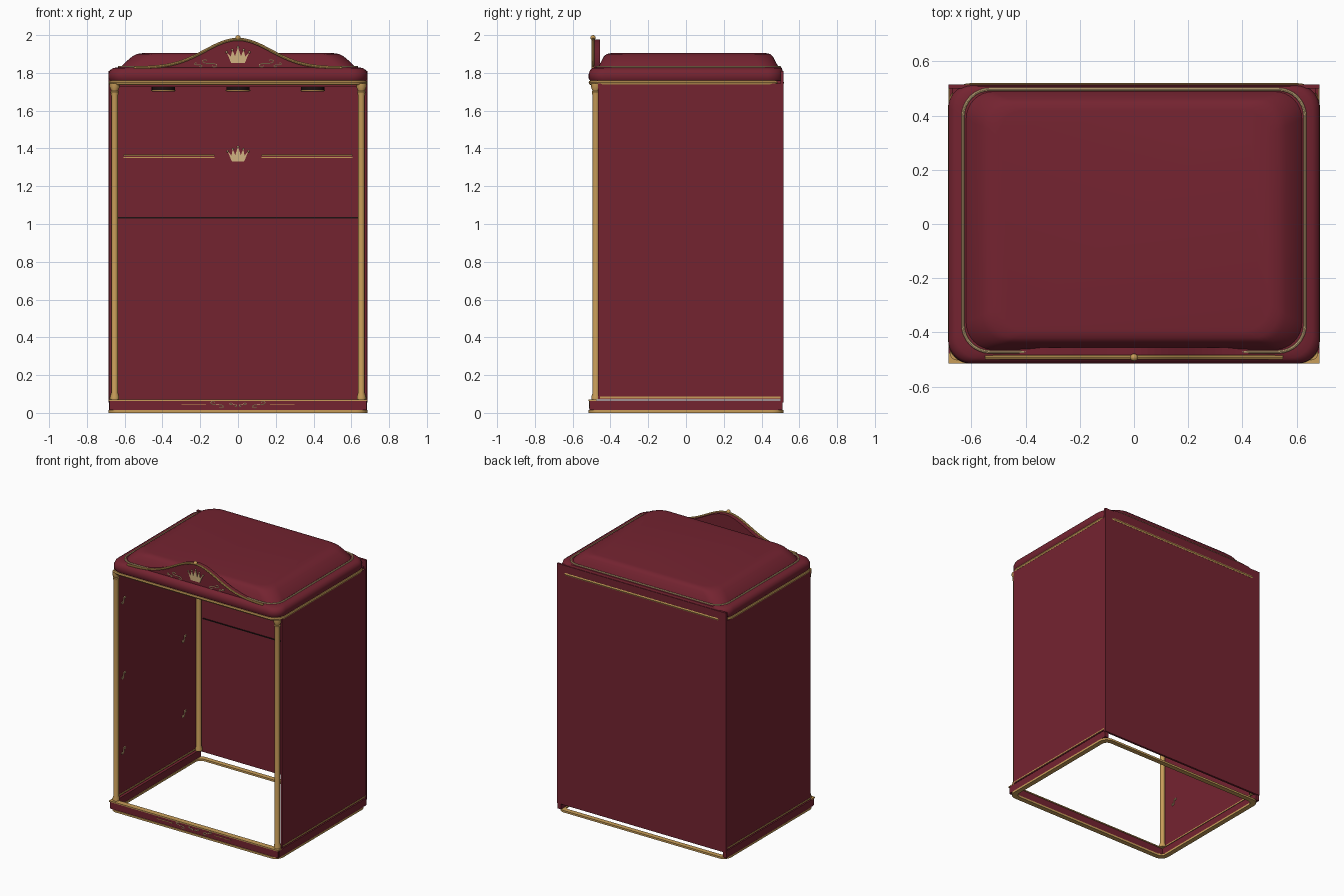
import bpy, bmesh, math
from mathutils import Vector, Matrix

if "Cube" in bpy.data.objects:
    bpy.data.objects.remove(bpy.data.objects["Cube"])


def material(name, rgb):
    m = bpy.data.materials.new(name)
    m.use_nodes = True
    m.diffuse_color = (*rgb, 1)
    m.node_tree.nodes["Principled BSDF"].inputs["Base Color"].default_value = (*rgb, 1)
    return m


RED = material("burgundy paint", (0.175, 0.017, 0.030))
GOLD = material("warm gold", (0.58, 0.34, 0.10))
PALE = material("pale gold", (0.64, 0.45, 0.22))
DARK = material("dark gap", (0.012, 0.006, 0.006))


def finish(obj, mat, smooth=True):
    obj.data.materials.append(mat)
    bpy.ops.object.select_all(action='DESELECT')
    obj.select_set(True)
    bpy.context.view_layer.objects.active = obj
    if obj.type == 'CURVE':
        bpy.ops.object.convert(target='MESH')
        obj = bpy.context.view_layer.objects.active
    if smooth:
        bpy.ops.object.shade_smooth_by_angle(angle=math.radians(40))
    return obj


def from_bmesh(name, bm, mat, smooth=True):
    bmesh.ops.recalc_face_normals(bm, faces=bm.faces)
    mesh = bpy.data.meshes.new(name)
    bm.to_mesh(mesh)
    bm.free()
    obj = bpy.data.objects.new(name, mesh)
    bpy.context.collection.objects.link(obj)
    return finish(obj, mat, smooth)


def box(name, x, y, z, mat):
    """Box spanning the (low, high) pairs on each axis."""
    bm = bmesh.new()
    bmesh.ops.create_cube(bm, size=1)
    for v in bm.verts:
        v.co = [(a + b) / 2 + c * (b - a) for c, (a, b) in zip(v.co, (x, y, z))]
    return from_bmesh(name, bm, mat, False)


def tube(name, points, r, mat, cyclic=False, sides=2):
    cu = bpy.data.curves.new(name, 'CURVE')
    cu.dimensions = '3D'
    cu.bevel_depth = r
    cu.bevel_resolution = sides
    cu.use_fill_caps = True
    sp = cu.splines.new('POLY')
    sp.points.add(len(points) - 1)
    for p, co in zip(sp.points, points):
        p.co = (*co, 1)
    sp.use_cyclic_u = cyclic
    obj = bpy.data.objects.new(name, cu)
    bpy.context.collection.objects.link(obj)
    return finish(obj, mat)


def rounded(hx, y0, y1, r, z, n=8):
    """Rounded rectangle outline at height z."""
    pts = []
    corners = [(hx - r, y1 - r), (r - hx, y1 - r), (r - hx, y0 + r), (hx - r, y0 + r)]
    for q, (cx, cy) in enumerate(corners):
        for i in range(n + 1):
            a = math.pi / 2 * (q + i / n)
            pts.append(Vector((cx + r * math.cos(a), cy + r * math.sin(a), z)))
    return pts


def loft(name, rings, mat, closed=False):
    bm = bmesh.new()
    loops = [[bm.verts.new(p) for p in rounded(*ring)] for ring in rings]
    pairs = list(zip(loops, loops[1:]))
    if closed:
        pairs.append((loops[-1], loops[0]))
    else:
        bm.faces.new(loops[0])
        bm.faces.new(loops[-1])
    for lo, hi in pairs:
        for i in range(len(lo)):
            j = (i + 1) % len(lo)
            bm.faces.new((lo[i], lo[j], hi[j], hi[i]))
    return from_bmesh(name, bm, mat)


def plate(name, outline, y0, y1, mat):
    """Extrude an x-z outline from y0 to y1."""
    bm = bmesh.new()
    face = bm.faces.new([bm.verts.new((x, y0, z)) for x, z in outline])
    new = bmesh.ops.extrude_face_region(bm, geom=[face])["geom"]
    bmesh.ops.translate(bm, vec=(0, y1 - y0, 0),
                        verts=[v for v in new if isinstance(v, bmesh.types.BMVert)])
    return from_bmesh(name, bm, mat, False)


def turned(name, x, y, profile, mat, segs=16):
    """Solid of revolution about a vertical axis from (radius, z) pairs."""
    bm = bmesh.new()
    loops = [[bm.verts.new((x + r * math.cos(k * math.tau / segs),
                            y + r * math.sin(k * math.tau / segs), z))
              for k in range(segs)] for r, z in profile]
    for lo, hi in zip(loops, loops[1:]):
        for i in range(segs):
            bm.faces.new((lo[i], lo[i - 1], hi[i - 1], hi[i]))
    bm.faces.new(loops[0])
    bm.faces.new(loops[-1])
    return from_bmesh(name, bm, mat)


def ball(name, loc, r, mat):
    bm = bmesh.new()
    bmesh.ops.create_uvsphere(bm, u_segments=12, v_segments=8, radius=r,
                              matrix=Matrix.Translation(loc))
    return from_bmesh(name, bm, mat)


def crown(name, y, z, w):
    half = [(0.3, -0.3), (0.5, 0.18), (0.32, -0.02), (0.25, 0.28), (0.13, 0), (0, 0.4)]
    pts = half + [(-a, b) for a, b in reversed(half[:-1])]
    plate(name, [(a * w, z + b * w) for a, b in pts], y - 0.006, y, PALE)
    for a, b in (pts[1], pts[3], pts[5], pts[7], pts[9]):
        ball(name + "_bead", (a * w, y - 0.003, z + b * w), 0.05 * w, PALE)


def scroll(curl, size, n=28):
    """Flat S-shaped scroll with curled ends."""
    x = z = 0
    arm = []
    for i in range(n):
        a = curl * ((i + 0.5) / n) ** 2
        x, z = x + math.cos(a) / n * size, z + math.sin(a) / n * size
        arm.append((x, z))
    return [(-a, -b) for a, b in reversed(arm)] + [(0, 0)] + arm


# Base: gold ring, side rails and front rail
loft("base_ring", [(0.685, -0.515, 0.515, 0.06, 0), (0.685, -0.515, 0.515, 0.06, 0.014),
                   (0.65, -0.48, 0.48, 0.04, 0.014), (0.65, -0.48, 0.48, 0.04, 0)], GOLD, True)
box("front_rail", (-0.68, 0.68), (-0.51, -0.48), (0.014, 0.064), RED)
box("front_rail_trim", (-0.685, 0.685), (-0.515, -0.475), (0.064, 0.072), GOLD)

# Walls, posts and wall scrolls on both sides
for s, side in ((-1, "right"), (1, "left")):
    span = lambda a, b: tuple(sorted((s * a, s * b)))
    box(side + "_base_rail", span(0.655, 0.684), (-0.495, 0.51), (0.014, 0.066), RED)
    box(side + "_wall", span(0.668, 0.681), (-0.465, 0.505), (0.072, 1.745), RED)
    box(side + "_wall_trim", span(0.664, 0.684), (-0.455, 0.505), (0.077, 0.086), GOLD)
    for y, end in ((-0.477, "front"), (0.48, "back")):
        turned(f"{end}_{side}_post", s * 0.653, y,
               [(0.024, 0.07), (0.024, 0.085), (0.018, 0.105), (0.018, 1.68), (0.022, 1.7),
                (0.018, 1.705), (0.026, 1.725), (0.026, 1.745)], GOLD)
    for y in (-0.37, 0.33):
        for z in (0.39, 0.94, 1.49):
            tube(side + "_wall_scroll", [(s * 0.666, y + b, z + a) for a, b in scroll(5, 0.05)],
                 0.004, PALE, sides=1)

# Back wall with seam, stripes and crest
box("back_wall", (-0.685, 0.685), (0.5, 0.515), (0.055, 1.81), RED)
box("back_wall_seam", (-0.635, 0.635), (0.495, 0.5), (1.029, 1.036), DARK)
for s in (-1, 1):
    x = sorted((s * 0.125, s * 0.605))
    box("back_stripe", x, (0.492, 0.5), (1.36, 1.368), GOLD)
    box("back_stripe_shadow_line", x, (0.495, 0.5), (1.35, 1.354), GOLD)
crown("back_crown", 0.5, 1.365, 0.11)

# Ceiling with round lamps
box("ceiling", (-0.67, 0.67), (-0.47, 0.505), (1.725, 1.76), RED)
for x in (-0.395, 0, 0.395):
    turned("lamp_body", x, 0, [(0.062, 1.708), (0.062, 1.726)], DARK, 24)
    turned("lamp_rim", x, 0, [(0.06, 1.702), (0.065, 1.705), (0.065, 1.71)], GOLD, 24)

# Roof: gold cornice, slab, dome and trim line
tube("cornice_trim", rounded(0.673, -0.503, 0.507, 0.07, 1.748), 0.0125, GOLD, True)
loft("roof_slab", [(0.675, -0.505, 0.51, 0.08, 1.755), (0.685, -0.515, 0.514, 0.085, 1.77),
                   (0.685, -0.515, 0.514, 0.085, 1.795), (0.678, -0.508, 0.51, 0.085, 1.815),
                   (0.66, -0.495, 0.507, 0.09, 1.826), (0.635, -0.475, 0.5, 0.1, 1.83)], RED)
tube("roof_trim", rounded(0.631, -0.472, 0.497, 0.1, 1.831), 0.006, PALE, True)
loft("roof_dome", [(0.622, -0.465, 0.49, 0.1, 1.826), (0.612, -0.46, 0.485, 0.1, 1.84),
                   (0.59, -0.448, 0.473, 0.1, 1.862), (0.56, -0.435, 0.46, 0.1, 1.887),
                   (0.535, -0.42, 0.447, 0.1, 1.9), (0.5, -0.395, 0.42, 0.1, 1.905)], RED)

# Bell-shaped front pediment with gold edge
def bell(x):
    return 1.826 + 0.152 * math.exp(-(abs(x) / 0.245) ** 2)


xs = [-0.55 + 1.1 * i / 44 for i in range(45)]
plate("pediment", [(-0.55, 1.815)] + [(x, bell(x)) for x in xs] + [(0.55, 1.815)],
      -0.488, -0.455, RED)
tube("pediment_edge", [(x, -0.492, bell(x)) for x in xs], 0.008, GOLD)
ball("pediment_finial", (0, -0.492, 1.986), 0.014, GOLD)
crown("pediment_crown", -0.488, 1.888, 0.12)

# Scroll ornaments on the pediment and front rail
for s in (-1, 1):
    for cx, cz, y, size, name in ((0.15, 1.85, -0.49, 0.085, "pediment_scroll"),
                                  (0.21, 1.842, -0.49, 0.045, "pediment_scroll_tip"),
                                  (0.11, 0.043, -0.511, 0.075, "rail_scroll"),
                                  (0.025, 0.043, -0.511, 0.04, "rail_scroll_centre")):
        tube(name, [(s * (cx + a), y, cz + b * 0.55) for a, b in scroll(5, size)],
             0.0028, PALE, sides=1)
    box("rail_line", sorted((s * 0.17, s * 0.3)), (-0.513, -0.509), (0.041, 0.045), GOLD)
